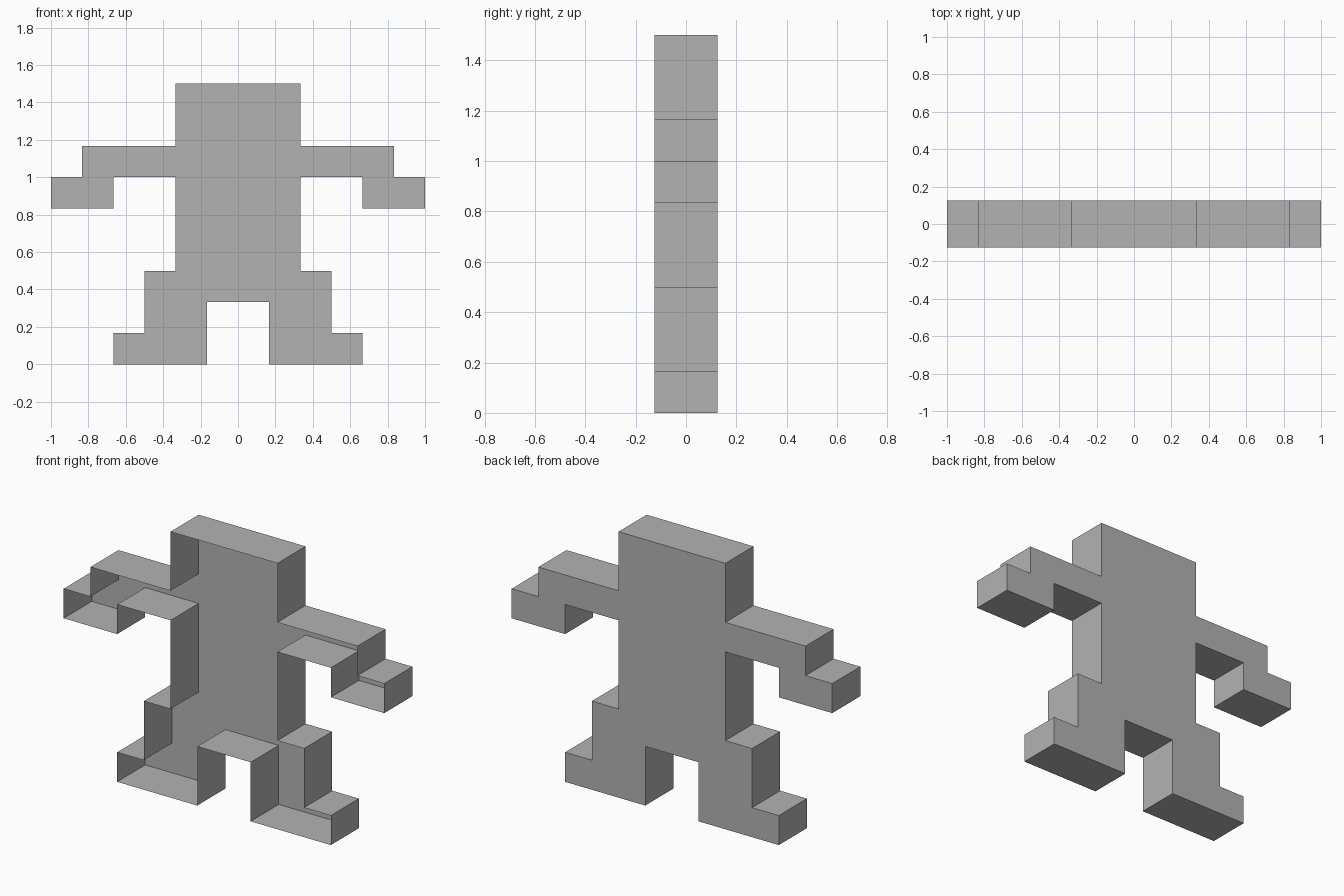
import bpy
import bmesh

cube = bpy.data.objects.get("Cube")
if cube:
    bpy.data.objects.remove(cube, do_unlink=True)

UNIT = 1 / 6      # size of one step of the blocky outline
HALF_DEPTH = 0.125

# Single grey material
grey = bpy.data.materials.new("plain_grey")
grey.use_nodes = True
colour = (0.45, 0.45, 0.45, 1)
grey.diffuse_color = colour
grey.node_tree.nodes["Principled BSDF"].inputs["Base Color"].default_value = colour

# Half outline in steps (x, z): head, arm, hand, side, leg, foot, crotch
half = [(2, 9), (2, 7), (5, 7), (5, 6), (6, 6), (6, 5), (4, 5), (4, 6), (2, 6),
        (2, 3), (3, 3), (3, 1), (4, 1), (4, 0), (1, 0), (1, 2)]
outline = half + [(-x, z) for x, z in reversed(half)]

# Hollow figure: back plate with side walls, open at the front
bm = bmesh.new()
back, front = ([bm.verts.new((x * UNIT, y, z * UNIT)) for x, z in outline]
               for y in (HALF_DEPTH, -HALF_DEPTH))
bm.faces.new(back)
for i in range(len(outline)):
    j = (i + 1) % len(outline)
    bm.faces.new((back[j], back[i], front[i], front[j]))

# Turn the faces outward, so the back plate faces +y
bm.normal_update()
bm.faces.ensure_lookup_table()
if bm.faces[0].normal.y < 0:
    bmesh.ops.reverse_faces(bm, faces=bm.faces[:])

mesh = bpy.data.meshes.new("figure_shell")
bm.to_mesh(mesh)
bm.free()
mesh.materials.append(grey)
figure = bpy.data.objects.new("figure_shell", mesh)
bpy.context.collection.objects.link(figure)
